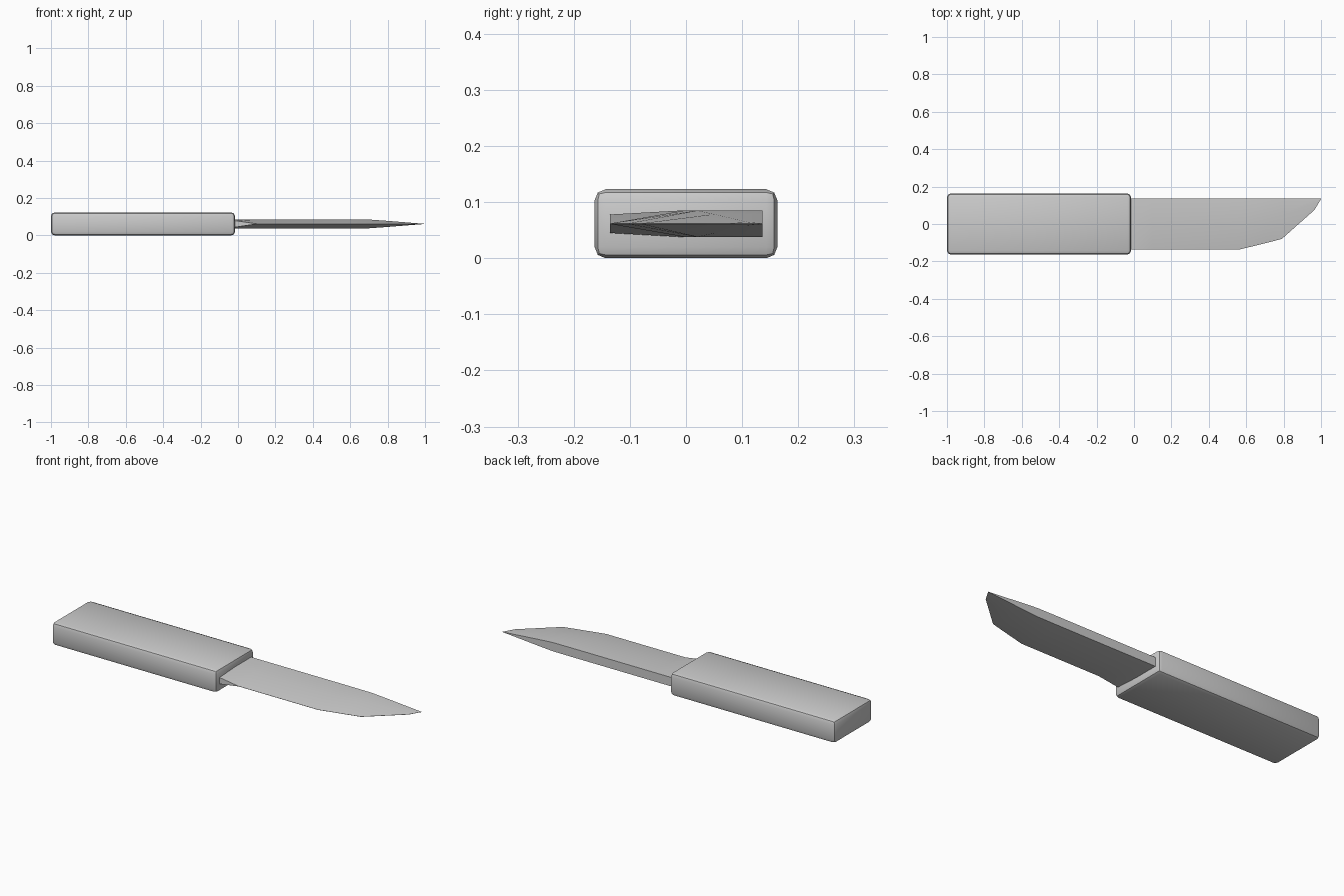
import bpy, bmesh

if "Cube" in bpy.data.objects:
    bpy.data.objects.remove(bpy.data.objects["Cube"])

Z = 0.0615  # mid-plane height of the knife


def shade(ob):
    bpy.ops.object.select_all(action='DESELECT')
    ob.select_set(True)
    bpy.context.view_layer.objects.active = ob
    bpy.ops.object.shade_smooth_by_angle(angle=0.55)


# Handle: rounded block
bpy.ops.mesh.primitive_cube_add(size=1, location=(-0.508, 0, Z))
handle = bpy.context.object
handle.name = "handle"
handle.scale = (0.984, 0.326, 2 * Z)
bpy.ops.object.transform_apply(location=False, rotation=False, scale=True)
bevel = handle.modifiers.new("rounded_edges", 'BEVEL')
bevel.width = 0.02
bevel.segments = 2
bpy.ops.object.modifier_apply(modifier=bevel.name)
shade(handle)

# Blade: stations of (x, edge y, edge half thickness, ridge y, half thickness)
SPINE = 0.136
stations = [
    (-0.06, -0.135, 0.0165, 0.0, 0.024),
    (-0.01, -0.135, 0.0165, 0.0, 0.024),
    (0.10, -0.135, 0.0005, 0.0, 0.024),
    (0.57, -0.135, 0.0005, 0.0, 0.024),
    (0.70, -0.103, 0.0005, 0.02, 0.0235),
    (0.79, -0.080, 0.0005, 0.05, 0.017),
    (0.965, 0.075, 0.0005, 0.11, 0.003),
    (1.00, 0.134, 0.0003, 0.135, 0.0005),
]
bm = bmesh.new()
rings = []
for x, edge, et, ridge, t in stations:
    half = [(edge, et), (ridge, t), (SPINE, t)]
    loop = half + [(y, -h) for y, h in reversed(half)]
    rings.append([bm.verts.new((x, y, Z + h)) for y, h in loop])
for a, b in zip(rings, rings[1:]):
    for i in range(6):
        j = (i + 1) % 6
        bm.faces.new((a[i], a[j], b[j], b[i]))
bm.faces.new(rings[0])
bm.faces.new(rings[-1])
bmesh.ops.recalc_face_normals(bm, faces=bm.faces)
mesh = bpy.data.meshes.new("blade")
bm.to_mesh(mesh)
bm.free()
blade = bpy.data.objects.new("blade", mesh)
bpy.context.collection.objects.link(blade)
shade(blade)
